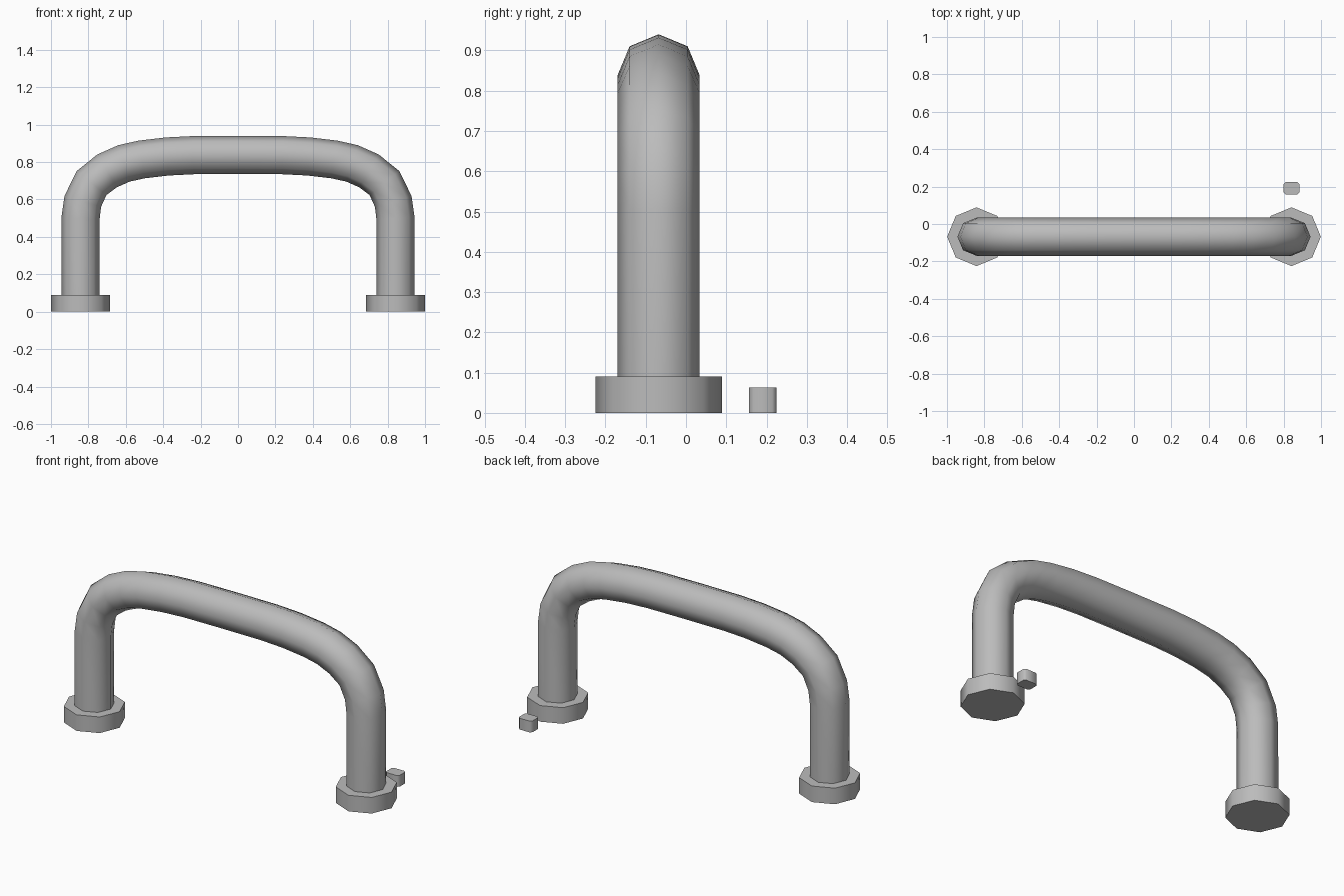
import bpy, bmesh, math
from mathutils import Vector

if "Cube" in bpy.data.objects:
    bpy.data.objects.remove(bpy.data.objects["Cube"])

grey = bpy.data.materials.new("grey metal")
grey.diffuse_color = (0.5, 0.5, 0.5, 1)
grey.use_nodes = True
grey.node_tree.nodes["Principled BSDF"].inputs["Base Color"].default_value = grey.diffuse_color
Y = -0.068          # depth of the handle's centre plane
LEG_X = 0.842       # leg centre distance
SIDES = 8


def make(name, rings):
    """Skin a list of closed rings and cap both ends."""
    bm = bmesh.new()
    loops = [[bm.verts.new(p) for p in ring] for ring in rings]
    n = len(loops[0])
    for a, b in zip(loops, loops[1:]):
        for i in range(n):
            j = (i + 1) % n
            bm.faces.new((a[i], a[j], b[j], b[i]))
    bm.faces.new(loops[0])
    bm.faces.new(loops[-1])
    bmesh.ops.recalc_face_normals(bm, faces=bm.faces)
    mesh = bpy.data.meshes.new(name)
    bm.to_mesh(mesh)
    bm.free()
    mesh.materials.append(grey)
    obj = bpy.data.objects.new(name, mesh)
    bpy.context.collection.objects.link(obj)
    bpy.ops.object.select_all(action='DESELECT')
    obj.select_set(True)
    bpy.context.view_layer.objects.active = obj
    bpy.ops.object.shade_smooth_by_angle(angle=math.radians(60))
    return obj


# Bent handle tube: half of the centre line, mirrored
half = [(-LEG_X, 0.08), (-LEG_X, 0.50), (-0.83, 0.59), (-0.783, 0.688),
        (-0.70, 0.753), (-0.61, 0.793), (-0.515, 0.814), (-0.38, 0.83),
        (-0.24, 0.837)]
path = [Vector((x, 0, z)) for x, z in half + [(0, 0.838)]]
path += [Vector((-x, 0, z)) for x, z in reversed(half)]
rings = []
for k, p in enumerate(path):
    t_in = (p - path[k - 1]).normalized() if k else Vector((0, 0, 1))
    t_out = (path[k + 1] - p).normalized() if k < len(path) - 1 else Vector((0, 0, -1))
    t = (t_in + t_out).normalized()
    normal = Vector((-t.z, 0, t.x))
    ring = []
    for i in range(SIDES):
        a = math.tau * i / SIDES
        ring.append(p + Vector((0, Y, 0)) + 0.102 * (normal * math.cos(a) + Vector((0, math.sin(a), 0))))
    rings.append(ring)
make("handle_tube", rings)

# Octagonal feet
for side, s in (("left", -1), ("right", 1)):
    make(side + "_foot", [[(s * LEG_X + 0.157 * math.cos(math.tau * i / SIDES),
                            Y + 0.157 * math.sin(math.tau * i / SIDES), z)
                           for i in range(SIDES)] for z in (0, 0.09)])

# Small loose block with chamfered upright corners
hx, hy, c = 0.042, 0.034, 0.011
outline = [(hx, hy - c), (hx - c, hy), (c - hx, hy), (-hx, hy - c),
           (-hx, c - hy), (c - hx, -hy), (hx - c, -hy), (hx, c - hy)]
make("small_block", [[(LEG_X + x, 0.191 + y, z) for x, y in outline] for z in (0, 0.063)])
